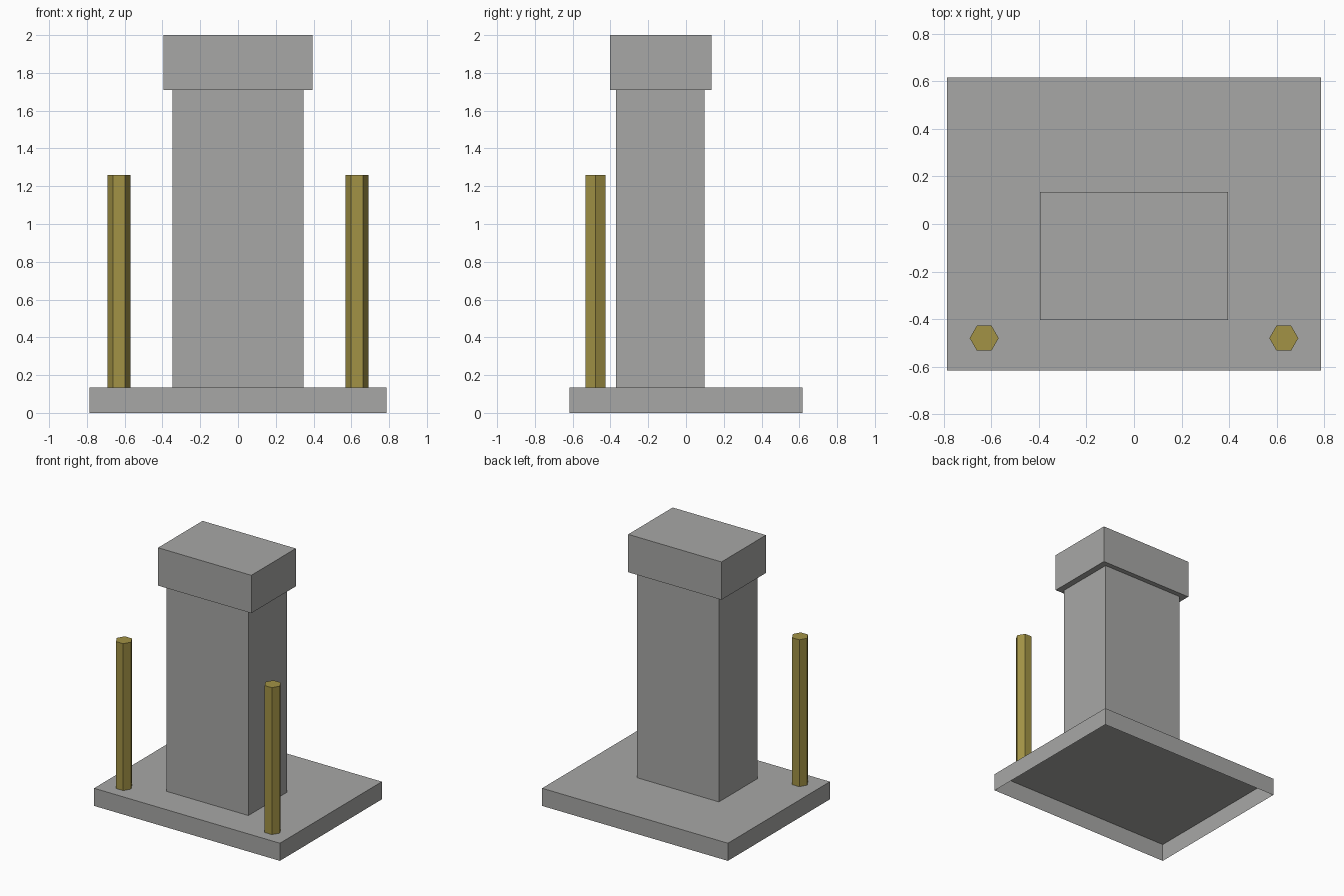
import bpy
import bmesh
from math import cos, sin, tau

cube = bpy.data.objects.get("Cube")
if cube:
    bpy.data.objects.remove(cube, do_unlink=True)


def material(name, colour):
    mat = bpy.data.materials.new(name)
    mat.use_nodes = True
    mat.diffuse_color = colour
    mat.node_tree.nodes["Principled BSDF"].inputs["Base Color"].default_value = colour
    return mat


def prism(name, outline, bottom, top, mat, floor=False, lid=True):
    """Extrude a counter-clockwise outline upward, with optional end faces."""
    bm = bmesh.new()
    low = [bm.verts.new((x, y, bottom)) for x, y in outline]
    high = [bm.verts.new((x, y, top)) for x, y in outline]
    for i in range(len(outline)):
        j = (i + 1) % len(outline)
        bm.faces.new((low[i], low[j], high[j], high[i]))
    if lid:
        bm.faces.new(high)
    if floor:
        bm.faces.new(low[::-1])
    mesh = bpy.data.meshes.new(name)
    bm.to_mesh(mesh)
    bm.free()
    mesh.materials.append(mat)
    obj = bpy.data.objects.new(name, mesh)
    bpy.context.collection.objects.link(obj)
    return obj


def rectangle(half_width, front, back):
    return [(-half_width, front), (half_width, front),
            (half_width, back), (-half_width, back)]


def hexagon(cx, cy, radius):
    return [(cx + radius * cos(tau * i / 6), cy + radius * sin(tau * i / 6))
            for i in range(6)]


stone = material("grey stone", (0.39, 0.39, 0.38, 1))
brass = material("dull brass", (0.36, 0.29, 0.06, 1))

BASE_TOP, CAP_BOTTOM = 0.135, 1.71

# Hollow base slab, open underneath
prism("base", rectangle(0.787, -0.617, 0.617), 0, BASE_TOP, stone)

# Pillar and its overhanging cap
prism("pillar", rectangle(0.347, -0.37, 0.097), BASE_TOP, CAP_BOTTOM, stone, lid=False)
prism("cap", rectangle(0.395, -0.403, 0.135), CAP_BOTTOM, 2, stone, floor=True)

# Pair of hexagonal posts at the front corners
for side, sign in (("left", 1), ("right", -1)):
    prism(side + "_post", hexagon(sign * 0.63, -0.48, 0.061), BASE_TOP, 1.26, brass)
